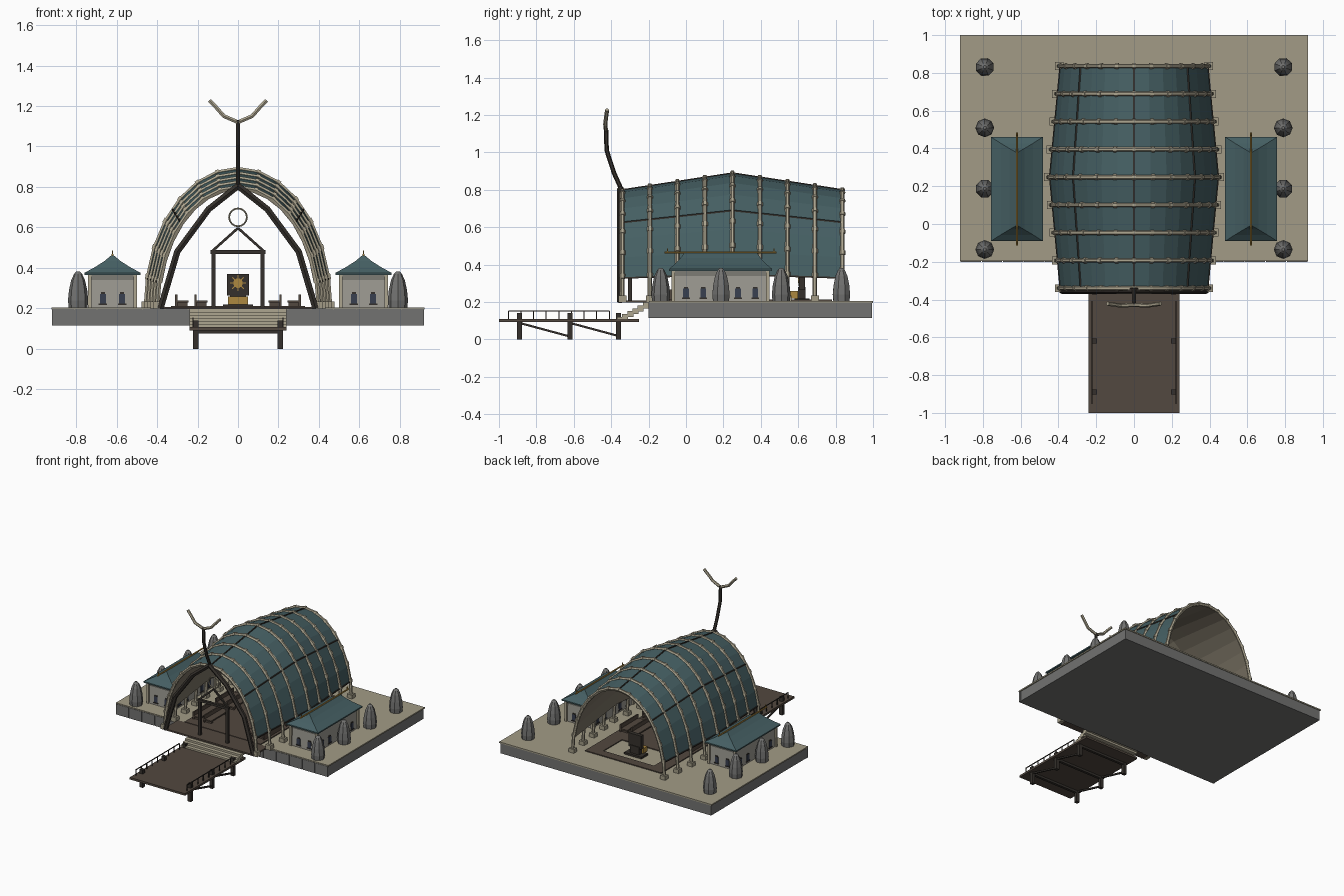
import bpy, bmesh, math
from mathutils import Vector, Matrix

if "Cube" in bpy.data.objects:
    bpy.data.objects.remove(bpy.data.objects["Cube"])

def mat(name, r, g, b):
    m = bpy.data.materials.new(name)
    m.diffuse_color = (r, g, b, 1)
    m.use_nodes = True
    m.node_tree.nodes["Principled BSDF"].inputs["Base Color"].default_value = m.diffuse_color
    return m

TAN = mat("tan_stone", .36, .33, .24)
GREY = mat("grey_stone", .17, .17, .165)
WALL = mat("wall_plaster", .34, .33, .29)
WOOD = mat("dark_wood", .085, .065, .05)
DARK = mat("black_wood", .035, .03, .025)
POLE = mat("pale_pole", .42, .38, .28)
ROOF = mat("teal_roof", .06, .115, .125)
LINE = mat("lining", .2, .175, .13)
GOLD = mat("gold", .42, .25, .05)
GLASS = mat("glass", .04, .05, .08)

def finish(name, bm, m):
    bmesh.ops.recalc_face_normals(bm, faces=bm.faces)
    me = bpy.data.meshes.new(name)
    bm.to_mesh(me)
    bm.free()
    me.materials.append(m)
    ob = bpy.data.objects.new(name, me)
    bpy.context.collection.objects.link(ob)
    return ob

def boxes(name, items, m):
    """Each item is (x0, x1, y0, y1, z0, z1)."""
    bm = bmesh.new()
    for x0, x1, y0, y1, z0, z1 in items:
        M = Matrix.Translation(((x0+x1)/2, (y0+y1)/2, (z0+z1)/2)) @ Matrix.Diagonal((abs(x1-x0), abs(y1-y0), z1-z0, 1))
        bmesh.ops.create_cube(bm, size=1, matrix=M)
    return finish(name, bm, m)

def tubes(name, paths, r, m, sides=6, closed=False):
    """Sweep a polygon section along each path."""
    bm = bmesh.new()
    for path in paths:
        P = [Vector(p) for p in path]
        n = len(P)
        rings = []
        for i, p in enumerate(P):
            a = P[(i-1) % n] if closed or i else p
            b = P[(i+1) % n] if closed or i < n-1 else p
            t = (b-a).normalized()
            u = t.cross(Vector((0, 1, 0)) if abs(t.y) < .9 else Vector((1, 0, 0))).normalized()
            v = t.cross(u)
            k = [2*math.pi*(j+.5)/sides for j in range(sides)]
            rings.append([bm.verts.new(p + r*(u*math.cos(q)+v*math.sin(q))) for q in k])
        for i in range(n if closed else n-1):
            A, B = rings[i], rings[(i+1) % n]
            for j in range(sides):
                bm.faces.new((A[j], A[(j+1) % sides], B[(j+1) % sides], B[j]))
        if not closed:
            bm.faces.new(rings[0])
            bm.faces.new(rings[-1])
    return finish(name, bm, m)

def loft(name, rings, m):
    bm = bmesh.new()
    R = [[bm.verts.new(p) for p in ring] for ring in rings]
    n = len(R[0])
    for A, B in zip(R, R[1:]):
        for j in range(n):
            bm.faces.new((A[j], A[(j+1) % n], B[(j+1) % n], B[j]))
    bm.faces.new(R[0])
    bm.faces.new(R[-1])
    return finish(name, bm, m)

def rect(cx, cy, hx, hy, z):
    return [(cx-hx, cy-hy, z), (cx+hx, cy-hy, z), (cx+hx, cy+hy, z), (cx-hx, cy+hy, z)]

G = .205  # terrace level

# Terrace with paved top and block-faced front
boxes("terrace_base", [(-.915, .915, -.193, .995, .115, .195)], GREY)
boxes("terrace_paving", [(-.922, .922, -.197, 1, .195, G)], TAN)
boxes("front_blocks", [(s*(.25+.112*i), s*(.358+.112*i), -.2, -.18, .115, .197)
                       for s in (-1, 1) for i in range(6)], GREY)

# Jetty: deck, posts, braces and railings
PY = (-.89, -.62, -.36)
boxes("jetty_deck", [(-.24, .24, -1, -.25, .092, .108)], WOOD)
boxes("jetty_posts", [(s*.195, s*.222, y-.013, y+.013, 0, .14) for s in (-1, 1) for y in PY], DARK)
boxes("jetty_beams", [(-.21, .21, y-.01, y+.01, .075, .092) for y in PY], DARK)
tubes("jetty_braces", [[(s*.208, y, .088), (s*.208, y+.26, .018)] for s in (-1, 1) for y in PY[:2]], .008, DARK, 4)
tubes("jetty_rails", [[(s*.222, -.95, .153), (s*.222, -.41, .153)] for s in (-1, 1)]
      + [[(s*.222, -.95+.0675*i, .105), (s*.222, -.95+.0675*i, .153)] for s in (-1, 1) for i in range(9)], .004, DARK, 4)

# Stairs
boxes("stairs", [(-.24, .24, -.37+.028*i, -.34+.028*i+.03, .105+.015*i, .121+.015*i) for i in range(6)], POLE)

# Hall floor with an open stone court around the altar
boxes("hall_floor", [(-.39, .39, -.36, -.19, .196, .208), (-.33, .33, -.19, .48, .196, .212),
                     (-.33, -.22, .48, .78, .196, .212), (.22, .33, .48, .78, .196, .212),
                     (-.22, .22, .71, .78, .196, .212)], WOOD)

# Arched hall cross-section that swells toward the middle
def arch(y, deg, off=0):
    t = 1 - abs(y-.25)/.59
    q = math.radians(deg)
    return ((.395+.057*t+off)*math.cos(q), y, G+(.59+.09*t+off)*math.sin(q))

RY = [-.34+.147*i for i in range(9)]

def shell(name, off, m):
    bm = bmesh.new()
    ys = [-.345] + RY[1:-1] + [.84]
    R = [[bm.verts.new(arch(y, 12+156*i/14, off)) for i in range(15)] for y in ys]
    for A, B in zip(R, R[1:]):
        for j in range(14):
            bm.faces.new((A[j], A[j+1], B[j+1], B[j]))
    ob = finish(name, bm, m)
    md = ob.modifiers.new("thickness", "SOLIDIFY")
    md.thickness = .007
    md.offset = 0
    return ob

shell("roof_shell", 0, ROOF)
shell("roof_lining", -.008, LINE)
tubes("hall_ribs", [[arch(y, 180*i/14, .004) for i in range(15)] for y in RY], .012, POLE, 6)
tubes("rib_collars", [[arch(y, 180*i/14-1.2, .004), arch(y, 180*i/14+1.2, .004)]
                      for y in RY for i in range(1, 14)], .0155, POLE, 6)
tubes("roof_purlins", [[arch(y, d, .004) for y in (-.345, .25, .84)] for d in (12, 45, 90, 135, 168)], .006, DARK, 4)
boxes("rib_feet", [(s*(arch(y, 0)[0]-.021), s*(arch(y, 0)[0]+.024), y-.021, y+.021, .197, .235)
                   for s in (-1, 1) for y in RY], TAN)

# Crossed front timbers, mast and forked finial
tubes("front_timbers", [[(s*.383, -.352, .2), (s*.3, -.352, .48), (s*.145, -.352, .69), (0, -.35, .805)]
                        for s in (-1, 1)], .018, DARK, 6)
tubes("mast", [(( 0, -.34, .79), (0, -.385, .89), (0, -.424, 1.01), (0, -.428, 1.13))], .012, DARK, 6)
tubes("forked_finial", [[(0, -.428, 1.12), (s*.07, -.432, 1.15), (s*.105, -.427, 1.19), (s*.14, -.422, 1.227)]
                        for s in (-1, 1)], .011, POLE, 6)

# Gateway with gable and ring
GY = -.3
boxes("gate_posts", [(s*.11, s*.13, GY-.01, GY+.01, .205, .48) for s in (-1, 1)]
      + [(-.135, .135, GY-.01, GY+.01, .47, .488)], DARK)
tubes("gate_gable", [[(s*.125, GY, .485), (0, GY, .597)] for s in (-1, 1)], .009, DARK, 4)
tubes("gate_ring", [[(.044*math.cos(a), GY, .65+.044*math.sin(a)) for a in [math.pi*i/8 for i in range(16)]]],
      .005, POLE, 6, True)

# Altar with sun panel
boxes("altar_block", [(-.075, .075, .58, .66, .2, .22), (-.04, .04, .6, .64, .22, .28),
                      (-.055, .055, .605, .635, .265, .37)], DARK)
boxes("altar_chest", [(-.05, .05, .55, .6, .22, .258)], GOLD)
tubes("sun_disc", [[(0, .598, .325), (0, .607, .325)]], .024, GOLD, 12)
tubes("sun_rays", [[(.02*math.cos(a), .603, .325+.02*math.sin(a)), (.04*math.cos(a), .603, .325+.04*math.sin(a))]
                   for a in [math.pi*i/4 for i in range(8)]], .004, GOLD, 4)

# Benches along both aisles
boxes("benches", [b for s in (-1, 1) for x in (.18, .275) for y in (-.12, .16) for b in (
    (s*(x-.03), s*(x+.03), y, y+.22, .228, .238),
    (s*(x-.025), s*(x+.025), y+.01, y+.03, .208, .23),
    (s*(x-.025), s*(x+.025), y+.19, y+.21, .208, .23),
    (s*(x+.025), s*(x+.035), y, y+.22, .208, .268))], WOOD)

# Side lodges with windows, hipped roofs and ridge poles
for s, side in ((-1, "left"), (1, "right")):
    cx, cy = s*.62, .185
    loft(side+"_lodge_walls", [rect(cx, cy, .112, .252, G), rect(cx, cy, .107, .247, .34),
                               rect(cx, cy, .12, .26, .372)], WALL)
    boxes(side+"_lodge_corners", [(cx+i*.104, cx+i*.122, cy+j*.244, cy+j*.262, G, .37)
                                  for i in (-1, 1) for j in (-1, 1)], POLE)
    loft(side+"_lodge_roof", [rect(cx, cy, .138, .276, .366), rect(cx, cy, .138, .276, .376),
                              rect(cx, cy, .085, .242, .405), rect(cx, cy, .04, .215, .434),
                              rect(cx, cy, .006, .195, .462)], ROOF)
    tubes(side+"_ridge_pole", [[(cx, -.115, .465), (cx, .485, .465)]], .006, GOLD, 6)
    tubes(side+"_roof_spike", [[(cx, y, .462), (cx, y, .487)] for y in (-.1, .47)], .004, GOLD, 4)
    holes, frames = [], []
    spots = [(dx, j) for dx in (-.047, .047) for j in (-1, 1)]
    for dx, j in spots:
        x, y = cx+dx, cy+j*.251
        holes.append((x-.015, x+.015, y-.004, y+.004, .225, .272))
        frames += [(x-.021, x+.021, y-.006, y+.006, .217, .224), (x-.011, x+.011, y-.0045, y+.0045, .272, .28)]
    for dy in (-.185, -.093, .093, .185):
        for i in (-1, 1):
            x, y = cx+i*.111, cy+dy
            holes.append((x-.004, x+.004, y-.015, y+.015, .225, .272))
            frames += [(x-.006, x+.006, y-.021, y+.021, .217, .224), (x-.0045, x+.0045, y-.011, y+.011, .272, .28)]
    boxes(side+"_window_panes", holes, GLASS)
    boxes(side+"_window_trim", frames, DARK)

# Standing stones
prof = [(.046, .2), (.05, .24), (.045, .29), (.034, .34), (.02, .37), (.008, .383)]
for s, side in ((-1, "left"), (1, "right")):
    for i in range(4):
        loft(f"{side}_standing_stone_{i+1}", [[(s*.79+r*math.cos(a), -.135+.322*i+r*math.sin(a), z)
             for a in [math.pi*k/4+.4*i for k in range(8)]] for r, z in prof], GREY)
